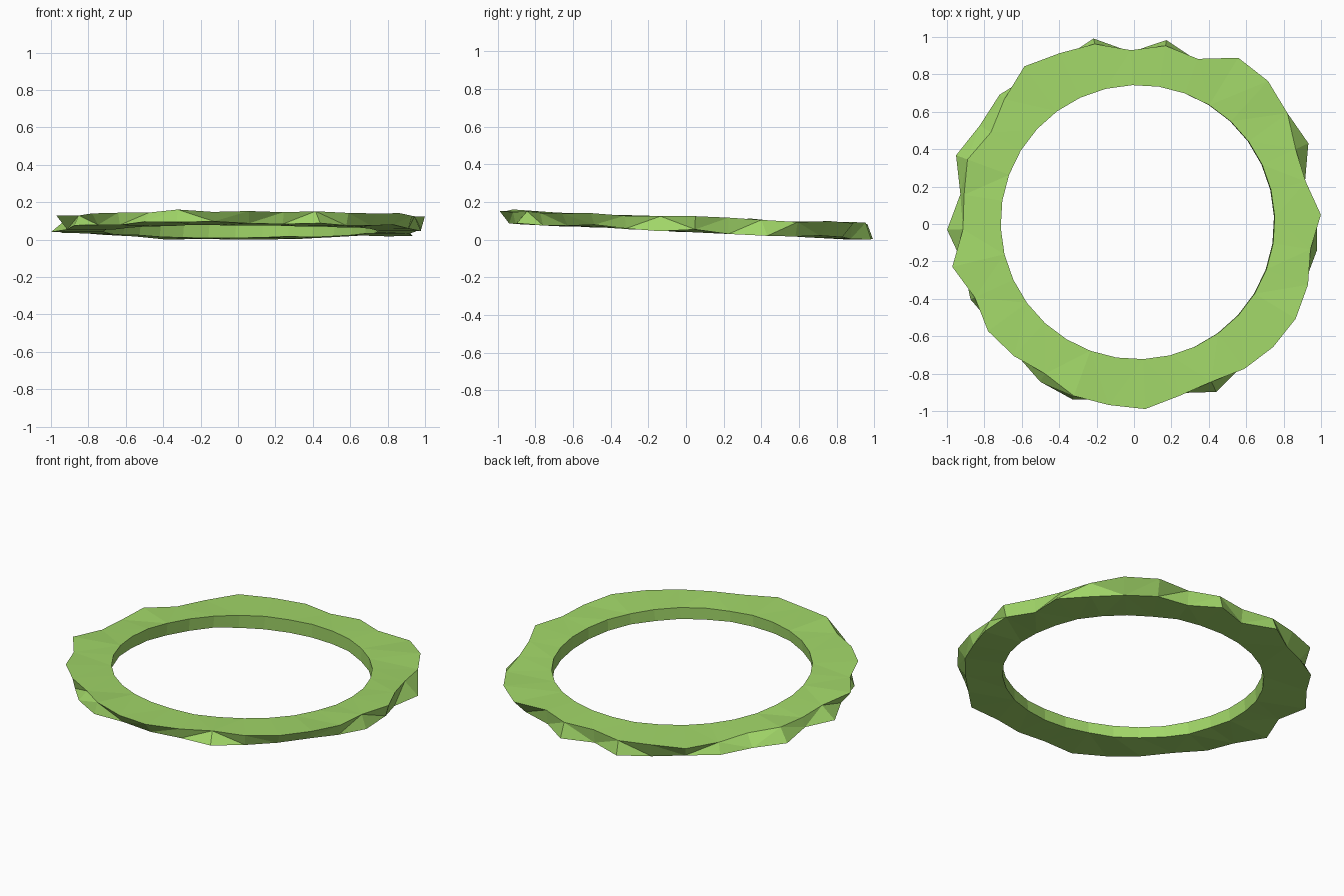
import bpy, bmesh, math, random

if "Cube" in bpy.data.objects:
    bpy.data.objects.remove(bpy.data.objects["Cube"])

random.seed(4)
N = 32
CX, CY = 0.02, 0.01

# chipped outer radii, one per segment, for the upper and lower rim
top_r = [.98, .924, .93, .99, 1.027, 1.03, .93, .955, .92, .98, .995, 1.03, .97, .92, .97, .94,
         .935, 1.02, .96, .99, .975, .95, .99, .99, 1.0, .955, .94, .97, .985, .99, .97, .935]
low_r = [.96, .92, 1.005, .97, .95, .96, .92, .985, .91, 1.01, .96, .97, 1.005, .99, 1.035, .96,
         1.02, .96, .985, .95, .96, 1.0, 1.01, .96, .95, .94, 1.0, .95, .94, .95, .95, .97]

bm = bmesh.new()


def ring(radii, z0, slope, shift=0.0, noise=0.0):
    """One loop of vertices on a plane tilted down towards the back."""
    verts = []
    for i, r in enumerate(radii):
        a = math.radians(2.3 + 360 / N * i)
        x, y = CX + shift + r * math.cos(a), CY + r * math.sin(a)
        z = z0 + slope * y + random.uniform(-noise, noise)
        verts.append(bm.verts.new((x, y, max(z, 0))))
    return verts


# rectangular section: upper inner, upper outer, lower outer, lower inner
loops = [
    ring([.733] * N, .125, -.036, 0, .003),
    ring(top_r, .126, -.036, 0, .009),
    ring(low_r, .056, -.045, 0, .010),
    ring([.735] * N, .052, -.045, -.006, .004),
]
for k in range(4):
    a, b = loops[k], loops[(k + 1) % 4]
    for i in range(N):
        j = (i + 1) % N
        bm.faces.new((a[i], b[i], b[j], a[j]))
bmesh.ops.triangulate(bm, faces=bm.faces[:])
bmesh.ops.recalc_face_normals(bm, faces=bm.faces[:])

# settle the lowest point on the ground
low = min(v.co.z for v in bm.verts)
for v in bm.verts:
    v.co.z -= low

mesh = bpy.data.meshes.new("grass_ring")
bm.to_mesh(mesh)
bm.free()
obj = bpy.data.objects.new("grass_ring", mesh)
bpy.context.collection.objects.link(obj)

# light green
mat = bpy.data.materials.new("grass_green")
mat.diffuse_color = (0.36, 0.68, 0.14, 1)
mat.use_nodes = True
mat.node_tree.nodes["Principled BSDF"].inputs["Base Color"].default_value = mat.diffuse_color
mesh.materials.append(mat)
